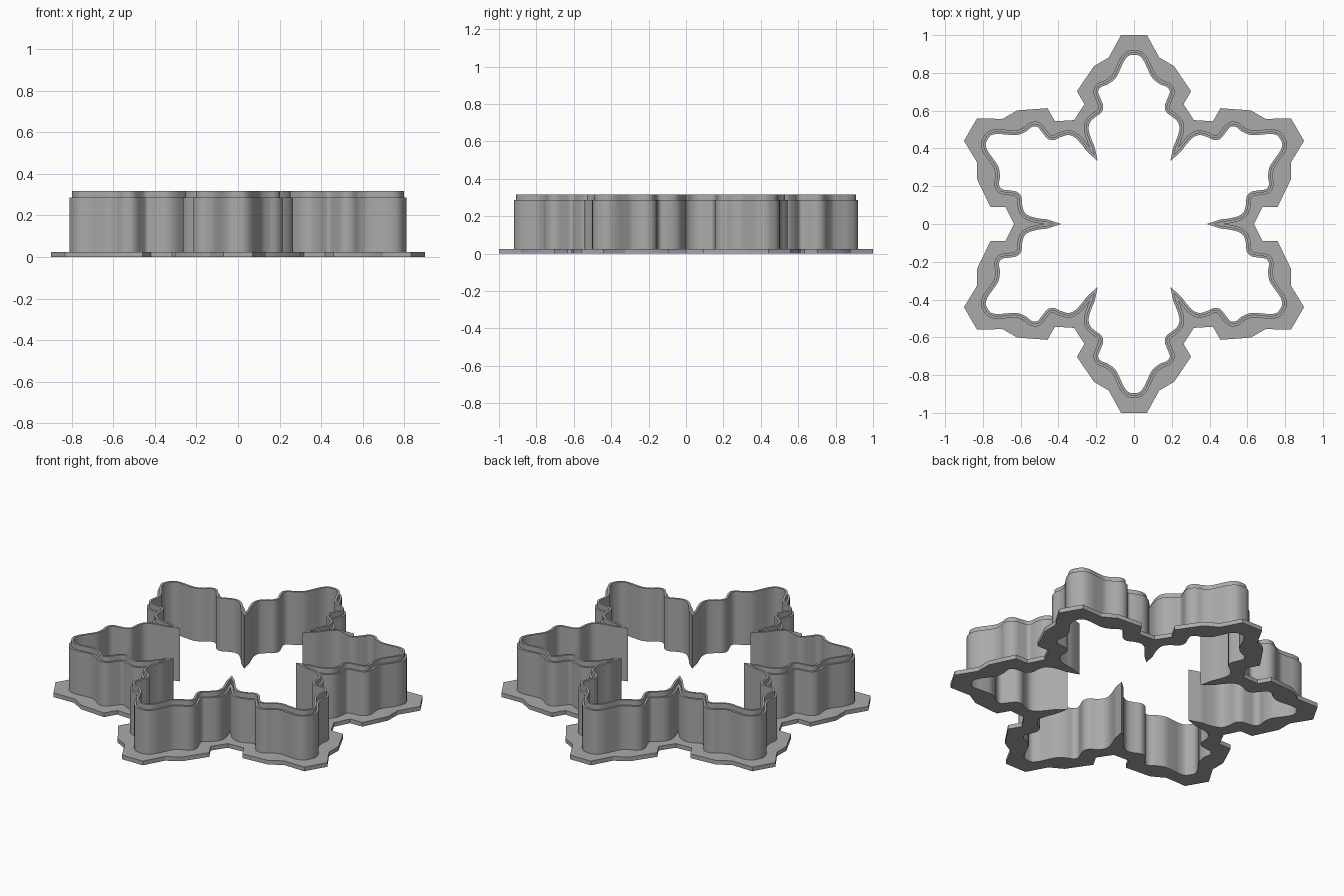
import bpy, bmesh, math
from mathutils import Vector, Matrix

if "Cube" in bpy.data.objects:
    bpy.data.objects.remove(bpy.data.objects["Cube"])

# Heights of the three stacked levels, and wall thicknesses
Z_FLANGE, Z_WALL, Z_LIP = 0.025, 0.287, 0.317
T_WALL, T_LIP = 0.025, 0.013

# Half of one snowflake arm, from the notch (0 degrees) to the arm tip (30 degrees)
HALF_INNER = [(.385, 0), (.42, .012), (.46, .024), (.50, .029), (.55, .041), (.58, .063),
              (.592, .10), (.597, .145), (.62, .17), (.66, .178), (.70, .185), (.715, .21),
              (.71, .25), (.717, .30), (.745, .345), (.773, .385), (.785, .42), (.775, .4475)]
HALF_FLANGE = [(.635, 0), (.68, .09), (.76, .09), (.83, .235), (.83, .325), (.9, .44)]


def smooth(pts, n=5):
    """Catmull-Rom curve through the points."""
    p = [Vector(q) for q in pts]
    tip = reflect(p[-2])
    p = [2 * p[0] - p[1]] + p + [tip]
    out = []
    for a, b, c, d in zip(p, p[1:], p[2:], p[3:]):
        for i in range(n):
            t = i / n
            out.append(0.5 * (2 * b + (c - a) * t + (2 * a - 5 * b + 4 * c - d) * t * t
                              + (3 * b - a - 3 * c + d) * t ** 3))
    return out + [p[-2]]


def reflect(v):
    """Mirror a point over the arm axis at 30 degrees."""
    c, s = math.cos(math.radians(60)), math.sin(math.radians(60))
    return Vector((c * v.x + s * v.y, s * v.x - c * v.y))


def offset(half, dist):
    """Push the half outline outward and trim it where it meets the notch line."""
    out = []
    for i, p in enumerate(half):
        nxt = half[i + 1] if i + 1 < len(half) else reflect(half[i - 1])
        t = (nxt - half[max(i - 1, 0)]).normalized()
        out.append(p + Vector((t.y, -t.x)) * dist)
    last = max(i for i, p in enumerate(out) if p.y < 0)
    a, b = out[last], out[last + 1]
    cross = a.lerp(b, -a.y / (b.y - a.y))
    return [Vector((cross.x, 0))] + out[last + 1:]


def full_loop(half):
    """Mirror the half arm and repeat it six times."""
    arm = list(half) + [reflect(v) for v in reversed(half)]
    loop = []
    for k in range(6):
        rot = Matrix.Rotation(math.radians(60 * k), 2)
        for v in arm:
            w = rot @ v
            if not loop or (w - loop[-1]).length > 1e-4:
                loop.append(w)
    if (loop[0] - loop[-1]).length < 1e-4:
        loop.pop()
    return loop


metal = bpy.data.materials.new("grey")
metal.diffuse_color = (0.4, 0.4, 0.4, 1)
metal.use_nodes = True
metal.node_tree.nodes["Principled BSDF"].inputs["Base Color"].default_value = metal.diffuse_color


def build(name, sides, caps):
    """sides: (loop, z0, z1, faces_out); caps: (outer, inner, z, faces_up)."""
    bm = bmesh.new()
    for loop, z0, z1, out in sides:
        lo = [bm.verts.new((v.x, v.y, z0)) for v in loop]
        hi = [bm.verts.new((v.x, v.y, z1)) for v in loop]
        for i in range(len(loop)):
            j = (i + 1) % len(loop)
            quad = [lo[i], lo[j], hi[j], hi[i]]
            bm.faces.new(quad if out else quad[::-1])
    for outer, inner, z, up in caps:
        edges = []
        for loop in (outer, inner):
            vs = [bm.verts.new((v.x, v.y, z)) for v in loop]
            edges += [bm.edges.new((vs[i - 1], vs[i])) for i in range(len(vs))]
        res = bmesh.ops.triangle_fill(bm, edges=edges, use_beauty=True)
        for f in res["geom"]:
            if isinstance(f, bmesh.types.BMFace):
                f.normal_update()
                if (f.normal.z > 0) != up:
                    f.normal_flip()
    bmesh.ops.remove_doubles(bm, verts=bm.verts[:], dist=1e-5)
    me = bpy.data.meshes.new(name)
    bm.to_mesh(me)
    bm.free()
    me.materials.append(metal)
    ob = bpy.data.objects.new(name, me)
    bpy.context.collection.objects.link(ob)
    bpy.ops.object.select_all(action='DESELECT')
    ob.select_set(True)
    bpy.context.view_layer.objects.active = ob
    bpy.ops.object.shade_smooth_by_angle(angle=math.radians(30))


half = smooth(HALF_INNER)
inner = full_loop(half)
wall = full_loop(offset(half, T_WALL))
lip = full_loop(offset(half, T_LIP))
flange = full_loop([Vector(p) for p in HALF_FLANGE])

# Flat grip flange at the bottom
build("base_flange", [(flange, 0, Z_FLANGE, True), (inner, 0, Z_FLANGE, False)],
      [(flange, inner, 0, False), (flange, wall, Z_FLANGE, True)])
# Upright snowflake wall
build("cutter_wall", [(wall, Z_FLANGE, Z_WALL, True), (inner, Z_FLANGE, Z_WALL, False)],
      [(wall, lip, Z_WALL, True)])
# Thinner cutting lip on top
build("cutting_lip", [(lip, Z_WALL, Z_LIP, True), (inner, Z_WALL, Z_LIP, False)],
      [(lip, inner, Z_LIP, True)])
